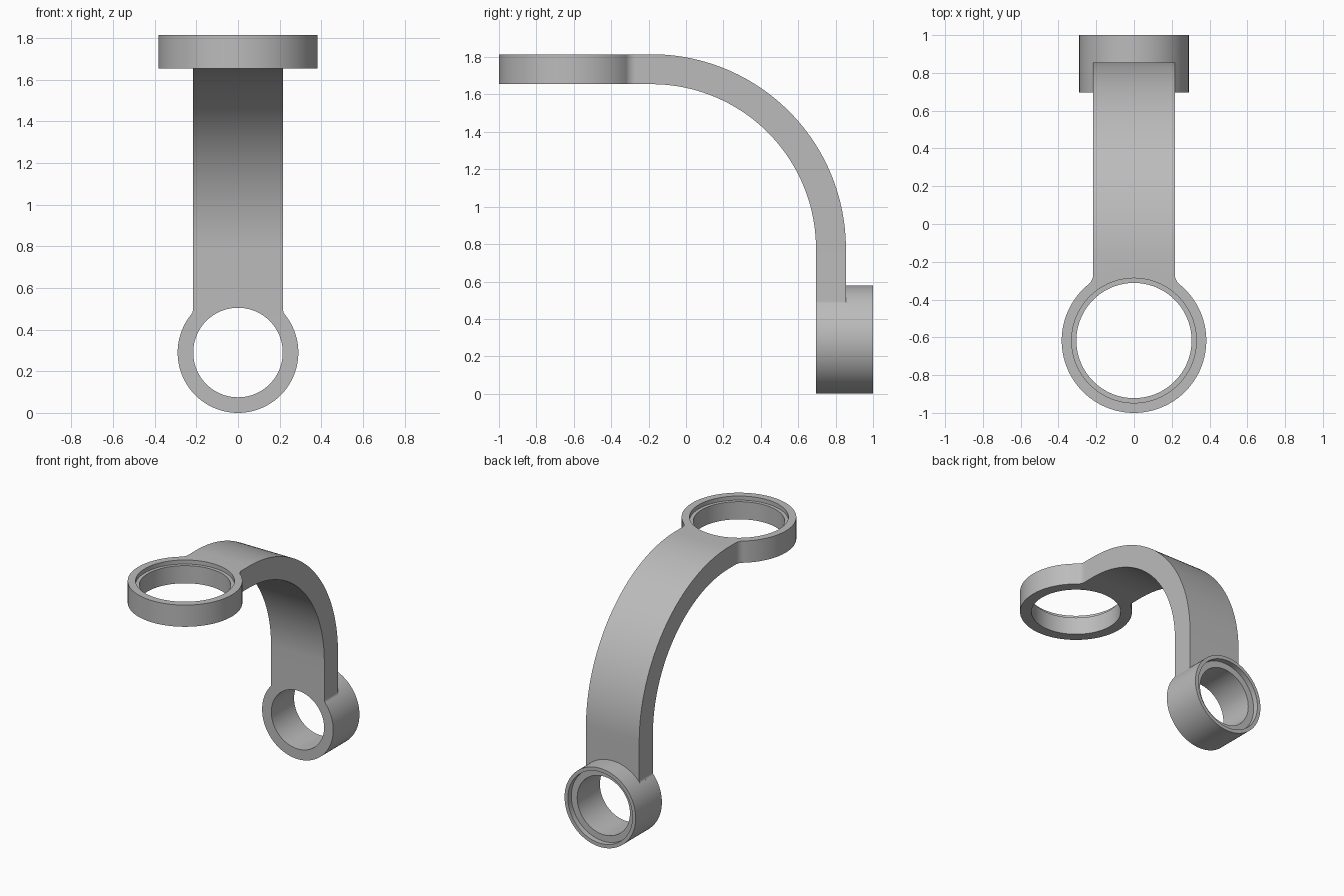
import bpy, bmesh
from math import sin, cos, pi, sqrt, radians
from mathutils import Matrix, Vector

cube = bpy.data.objects.get("Cube")
if cube:
    bpy.data.objects.remove(cube, do_unlink=True)

metal = bpy.data.materials.new("plain_grey")
metal.use_nodes = True
grey = (0.5, 0.5, 0.5, 1)
metal.diffuse_color = grey
metal.node_tree.nodes["Principled BSDF"].inputs["Base Color"].default_value = grey


def finish(bm, name):
    bmesh.ops.recalc_face_normals(bm, faces=bm.faces)
    mesh = bpy.data.meshes.new(name)
    bm.to_mesh(mesh)
    bm.free()
    mesh.materials.append(metal)
    obj = bpy.data.objects.new(name, mesh)
    bpy.context.collection.objects.link(obj)
    return obj


def disc(name, center, radius, start, end, along_y=False):
    """Solid cylinder between two positions on its axis (z, or y)."""
    bm = bmesh.new()
    mid = (start + end) / 2
    if along_y:
        place = Matrix.Translation((0, mid, center)) @ Matrix.Rotation(pi / 2, 4, 'X')
    else:
        place = Matrix.Translation((0, center, mid))
    bmesh.ops.create_cone(bm, cap_ends=True, segments=128, radius1=radius,
                          radius2=radius, depth=end - start, matrix=place)
    return finish(bm, name)


# Main dimensions
HALF_W, THICK = 0.217, 0.16
TOP_Z, BACK_Y = 1.815, 0.855
ARC_R = 1.04
ARC_Y, ARC_Z = BACK_Y - ARC_R, TOP_Z - ARC_R
RING_Y, RING_R = -0.617, 0.383
HUB_Z, HUB_R = 0.29, 0.29


def neck(radius, fillet, steps=10):
    """(distance from ring centre, half width) pairs blending ring into arm."""
    cx = HALF_W + fillet
    cs = sqrt((radius + fillet) ** 2 - cx ** 2)
    k = radius / (radius + fillet)
    a0 = sqrt(1 - (cx / (radius + fillet)) ** 2)
    rows = [(0.1, HALF_W * 0.8)]
    for i in range(steps + 1):
        # angle sweeps from the ring tangent point to the arm side
        depth = a0 * (1 - i / steps)
        rows.append((cs - fillet * depth, cx - fillet * sqrt(1 - depth ** 2)))
    return rows


# Arm: rectangular sections along flat top, quarter bend, upright
sections = []
for s, w in neck(RING_R, 0.065):
    sections.append((Vector((0, RING_Y + s, TOP_Z)), Vector((0, 0, -1)), w))
for i in range(65):
    a = pi / 2 * i / 64
    out = Vector((0, sin(a), cos(a)))
    sections.append((Vector((0, ARC_Y, ARC_Z)) + out * ARC_R, -out, HALF_W))
for s, w in reversed(neck(HUB_R, 0.03)):
    sections.append((Vector((0, BACK_Y, HUB_Z + s)), Vector((0, -1, 0)), w))

bm = bmesh.new()
loops = []
for p, inward, w in sections:
    side = Vector((w, 0, 0))
    q = p + inward * THICK
    loops.append([bm.verts.new(v) for v in (p - side, p + side, q + side, q - side)])
for a, b in zip(loops, loops[1:]):
    for i in range(4):
        j = (i + 1) % 4
        bm.faces.new((a[i], a[j], b[j], b[i]))
bm.faces.new(loops[0])
bm.faces.new(loops[-1])
arm = finish(bm, "bracket_arm")

# Rings joined to the arm, then bores and counterbores cut through
bottom = TOP_Z - THICK
front = BACK_Y - THICK
parts = [
    (disc("upper_ring", RING_Y, RING_R, bottom, TOP_Z), 'UNION'),
    (disc("lower_ring", HUB_Z, HUB_R, front, 1.0, True), 'UNION'),
    (disc("upper_bore", RING_Y, 0.305, bottom - 0.1, TOP_Z + 0.1), 'DIFFERENCE'),
    (disc("upper_counterbore", RING_Y, 0.33, TOP_Z - 0.03, TOP_Z + 0.1), 'DIFFERENCE'),
    (disc("lower_bore", HUB_Z, 0.215, front - 0.1, 1.1, True), 'DIFFERENCE'),
    (disc("lower_counterbore", HUB_Z, 0.263, 0.96, 1.1, True), 'DIFFERENCE'),
]
bpy.ops.object.select_all(action='DESELECT')
bpy.context.view_layer.objects.active = arm
arm.select_set(True)
for part, operation in parts:
    part.hide_render = True
    mod = arm.modifiers.new(part.name, 'BOOLEAN')
    mod.operation = operation
    mod.solver = 'EXACT'
    mod.object = part
    bpy.ops.object.modifier_apply(modifier=mod.name)
    bpy.data.objects.remove(part, do_unlink=True)

# Smooth curved walls, keep rims sharp
bpy.ops.object.shade_smooth_by_angle(angle=radians(25))
